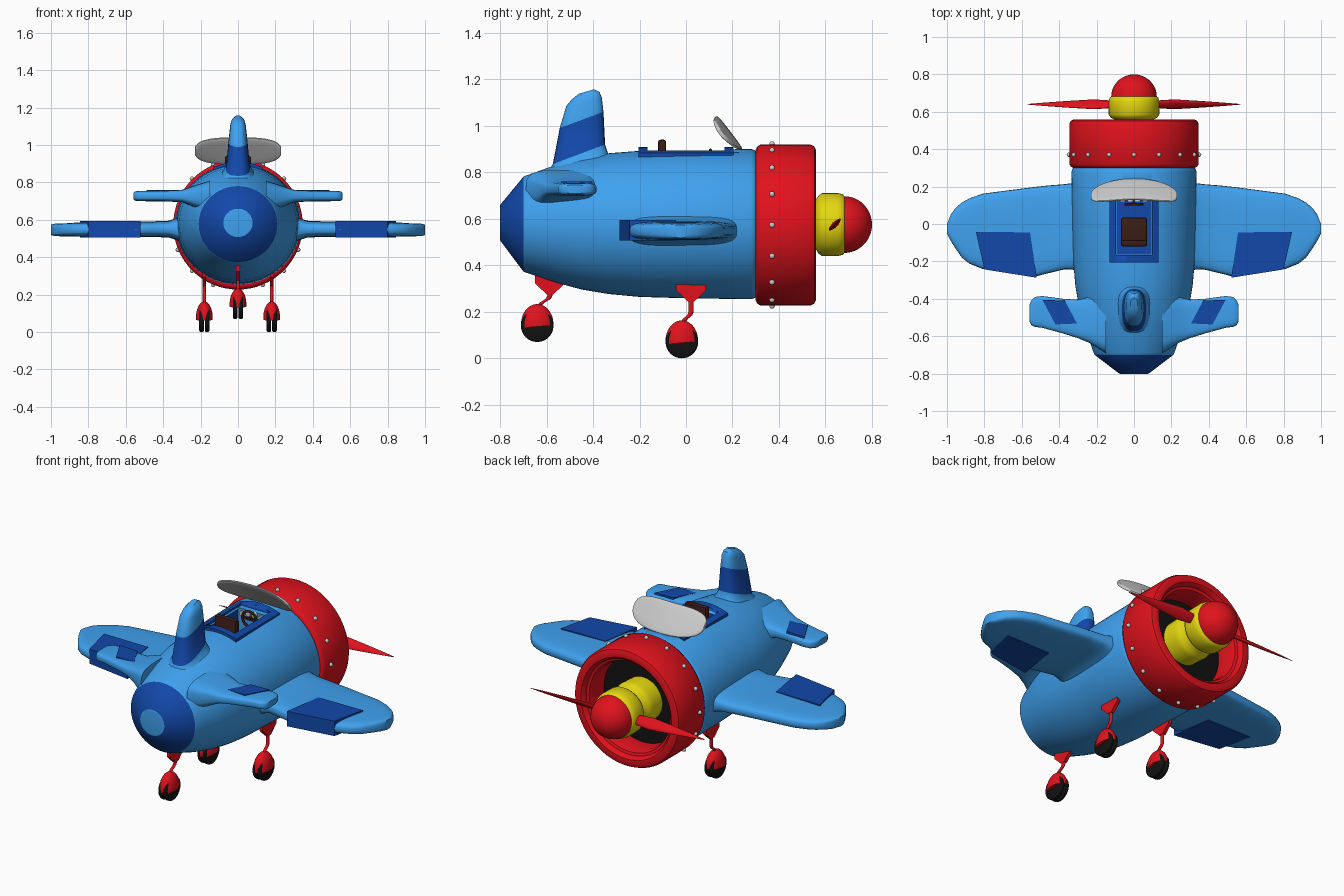
import bpy, bmesh, math
from math import sin, cos, pi, sqrt
from mathutils import Vector, Matrix

if "Cube" in bpy.data.objects:
    bpy.data.objects.remove(bpy.data.objects["Cube"])

COL = {"sky": (.05, .36, .87), "navy": (.006, .065, .4), "red": (.75, .006, .012),
       "yellow": (.78, .68, .005), "black": (.006, .006, .006), "brown": (.045, .012, .008)}
MAT = {}
for n, c in COL.items():
    MAT[n] = bpy.data.materials.new(n)
    MAT[n].diffuse_color = (*c, 1)


def finish(name, bm, mats=(), angle=35, fix=True):
    if fix:
        bmesh.ops.recalc_face_normals(bm, faces=bm.faces)
    me = bpy.data.meshes.new(name)
    bm.to_mesh(me)
    bm.free()
    ob = bpy.data.objects.new(name, me)
    bpy.context.collection.objects.link(ob)
    for m in mats:
        me.materials.append(MAT[m])
    bpy.ops.object.select_all(action='DESELECT')
    ob.select_set(True)
    bpy.context.view_layer.objects.active = ob
    bpy.ops.object.shade_smooth_by_angle(angle=math.radians(angle))
    return ob


def skin(name, rings, mats, idx=None, loop=False, angle=35):
    """Bridge rings of points; idx gives a material per segment."""
    bm = bmesh.new()
    vs = [[bm.verts.new(p) for p in r] for r in rings]
    n, segs = len(vs[0]), len(vs) if loop else len(vs) - 1
    idx = idx or [0] * segs
    for i in range(segs):
        a, b = vs[i], vs[(i + 1) % len(vs)]
        for k in range(n):
            f = bm.faces.new((a[k], a[(k + 1) % n], b[(k + 1) % n], b[k]))
            f.material_index = idx[i]
    if not loop:
        bm.faces.new(vs[0]).material_index = idx[0]
        bm.faces.new(vs[-1]).material_index = idx[-1]
    return finish(name, bm, mats, angle)


def revolve(name, prof, mats, idx=None, loop=False, n=48, xs=1.0, angle=35):
    """Profile of (y, radius, centre z) turned about the long axis."""
    rings = [[(xs * r * cos(2 * pi * k / n), y, z + r * sin(2 * pi * k / n)) for k in range(n)]
             for y, r, z in prof]
    return skin(name, rings, mats, idx, loop, angle)


def loft(name, stations, axis, mats, idx=None, e=.55, n=24, angle=40):
    """Stations of (edge point, opposite edge point, half thickness along axis)."""
    rings, axis = [], Vector(axis)
    for a, b, th in stations:
        a, b, ring = Vector(a), Vector(b), []
        for k in range(n):
            c, s = cos(2 * pi * k / n), sin(2 * pi * k / n)
            u, v = math.copysign(abs(c) ** e, c), math.copysign(abs(s) ** e, s)
            ring.append((a + b) / 2 + (a - b) / 2 * u + axis * th * v)
        rings.append(ring)
    return skin(name, rings, mats, idx, angle=angle)


def prism(name, pts, off, mat):
    return skin(name, [pts, [Vector(p) + Vector(off) for p in pts]], [mat])


def box(name, lo, hi, mat=None, bevel=0):
    bm = bmesh.new()
    bmesh.ops.create_cube(bm, size=1)
    for v in bm.verts:
        v.co = [lo[i] + (v.co[i] + .5) * (hi[i] - lo[i]) for i in range(3)]
    if bevel:
        bmesh.ops.bevel(bm, geom=bm.edges[:], offset=bevel, segments=2, profile=.5, affect='EDGES')
    return finish(name, bm, [mat] if mat else [])


# fuselage with navy tail cone and pale end disc
fuselage = revolve("fuselage", [
    (-.801, .07, .583), (-.8, .076, .583), (-.7, .203, .577), (-.69, .208, .577), (-.62, .232, .578),
    (-.55, .256, .579), (-.45, .283, .579), (-.33, .303, .579), (-.2, .314, .578), (0, .319, .577),
    (.28, .323, .577), (.295, .318, .577), (.32, .29, .577)],
    ["sky", "navy"], [0, 1] + [0] * 10, xs=1.035, n=64)

# cockpit opening, rim and tub
cutter = box("cockpit_cutter", (-.095, -.165, .72), (.095, .165, 1.1))
cutter.hide_render = True
cutter.display_type = 'WIRE'
bm = bmesh.new()
bmesh.ops.create_cube(bm, size=1, matrix=Matrix.Diagonal((.26, .41, 1, 1)))
bmesh.ops.bisect_plane  # rim is sliced lengthwise so it can follow the hull
for i in range(-6, 7):
    bmesh.ops.bisect_plane(bm, geom=bm.verts[:] + bm.edges[:] + bm.faces[:],
                           plane_co=(i * .02, 0, 0), plane_no=(1, 0, 0))
for v in bm.verts:
    v.co.z = .577 + .319 * sqrt(1 - (v.co.x / .33) ** 2) + (.012 if v.co.z > 0 else -.03)
rim = finish("cockpit_rim", bm, ["navy"])
for ob in (fuselage, rim):
    m = ob.modifiers.new("opening", 'BOOLEAN')
    m.operation, m.object, m.solver = 'DIFFERENCE', cutter, 'EXACT'
bm = bmesh.new()
bmesh.ops.create_cube(bm, size=1, matrix=Matrix.Translation((0, 0, .797)) @ Matrix.Diagonal((.188, .328, .15, 1)))
bmesh.ops.delete(bm, geom=[f for f in bm.faces if f.normal.z > .5], context='FACES')
bmesh.ops.reverse_faces(bm, faces=bm.faces)
finish("cockpit_tub", bm, ["navy"], fix=False)

# seat, dashboard, gauges and steering wheel
box("seat_cushion", (-.07, -.1, .73), (.07, .035, .79), "brown", .01)
box("seat_back", (-.07, -.12, .73), (.07, -.085, .94), "brown", .01)
box("dashboard", (-.09, .13, .73), (.09, .162, .885), "sky")
for i, (x, z) in enumerate([(-.06, .86), (-.02, .87), (.02, .87), (.06, .86)]):
    bm = bmesh.new()
    bmesh.ops.create_cone(bm, cap_ends=True, segments=16, radius1=.016, radius2=.016, depth=.015,
                          matrix=Matrix.Translation((x, .126, z)) @ Matrix.Rotation(pi / 2, 4, 'X'))
    finish("gauge_%d" % i, bm)
ring = [(.105 + .007 * sin(a * pi / 4), .045 + .007 * cos(a * pi / 4), .85) for a in range(8)]
revolve("steering_wheel", ring, ["brown"], loop=True, n=24, angle=60)
box("steering_spoke", (-.045, .1, .844), (.045, .11, .856), "brown")
box("steering_column", (-.007, .1, .843), (.007, .14, .857), "brown")

# curved windscreen, leaning back
st = []
for i in range(-12, 13):
    t = sin(i / 12 * pi / 2) * .995
    h, y = (1 - abs(t) ** 3) ** (1 / 2.6), .185 - .035 * t * t
    st.append(((.232 * t, y + .055 * h, .968 - .072 * h), (.232 * t, y - .055 * h, .968 + .072 * h), .009))
loft("windscreen", st, (0, .8, .6), [], e=.6)

# engine cowl, rivets and dark interior
C = .573
revolve("engine_cowl", [(y, r, C) for y, r in [
    (.3, .28), (.3, .325), (.306, .337), (.32, .346), (.535, .346), (.552, .338), (.56, .32), (.558, .295),
    (.545, .283), (.53, .28), (.525, .265), (.5, .256), (.34, .256)]], ["red"], loop=True, n=64)
revolve("engine_interior", [(.34, .26, C), (.4, .26, C)], ["black"])
bm = bmesh.new()
for k in range(16):
    a = k * pi / 8
    bmesh.ops.create_uvsphere(bm, u_segments=12, v_segments=8, radius=.012,
                              matrix=Matrix.Translation((.348 * cos(a), .37, C + .348 * sin(a))))
finish("cowl_rivets", bm, angle=60)

# propeller hub, spinner and blades
revolve("propeller_hub", [(y, r, .575) for y, r in [
    (.38, .125), (.49, .13), (.52, .125), (.54, .108), (.56, .108), (.57, .125), (.585, .135),
    (.655, .135), (.675, .13), (.685, .118)]], ["yellow"], angle=50)
revolve("spinner", [(.68 + .12 * sin(a * pi / 24), max(.122 * cos(a * pi / 24), .002), .575)
                    for a in range(13)], ["red"], angle=60)
for s in (-1, 1):
    st = [((s * x, .64 + .7 * w, .575 + s * .7 * w), (s * x, .64 - .7 * w, .575 - s * .7 * w), t)
          for x, w, t in [(.1, .02, .012), (.15, .03, .012), (.22, .036, .01), (.35, .025, .008),
                          (.48, .012, .005), (.57, .002, .001)]]
    loft("propeller_blade", st, (0, .7, -s * .7), ["red"], e=1, n=16)

# wings and tailplanes with navy control panels
WING = [(.25, .225, -.28, .55, .1), (.32, .22, -.245, .55, .062), (.37, .213, -.242, .55, .045),
        (.47, .205, -.266, .55, .041), (.54, .197, -.284, .55, .041), (.81, .162, -.24, .548, .039),
        (.88, .137, -.212, .547, .037), (.92, .115, -.18, .546, .035), (.955, .085, -.13, .546, .034),
        (.98, .05, -.09, .546, .033), (1.0, 0, -.05, .546, .028)]
TAIL = [(.15, -.36, -.69, .72, .09), (.24, -.39, -.635, .725, .055), (.3, -.405, -.61, .727, .033),
        (.38, -.4, -.585, .727, .029), (.49, -.385, -.555, .727, .028), (.53, -.39, -.55, .727, .027),
        (.55, -.41, -.54, .727, .025), (.56, -.435, -.52, .727, .018)]
for s in (-1, 1):
    for name, rows in (("wing", WING), ("tailplane", TAIL)):
        loft(name, [((s * x, a, z), (s * x, b, z), t) for x, a, b, z, t in rows], (0, 0, 1), ["sky"], n=32)
    quad = [(.556, -.045), (.845, -.042), (.8, -.243), (.52, -.287)]
    prism("wing_flap", [(s * x, y, .506) for x, y in quad], (0, 0, .088), "navy")
    quad = [(.37, -.41), (.49, -.405), (.42, -.537), (.305, -.532)]
    prism("tailplane_panel", [(s * x, y, .72) for x, y in quad], (0, 0, .04), "navy")

# tail fin with slanted navy band
loft("tail_fin", [((0, a, za), (0, b, zb), t) for a, za, b, zb, t in [
    (-.3, .83, -.64, .74, .14), (-.335, .88, -.59, .81, .085), (-.348, .92, -.573, .835, .064),
    (-.355, 1.06, -.543, .99, .05), (-.362, 1.12, -.515, 1.085, .042), (-.372, 1.145, -.49, 1.115, .034),
    (-.395, 1.157, -.46, 1.138, .018)]], (1, 0, 0), ["sky", "navy"], [0, 0, 1, 0, 0, 0], e=.75, n=32)


# landing gear: twin tyres, fender, bent strut and mount
def gear(name, x, y, z, lean, top):
    for s in (-1, 1):
        bm = bmesh.new()
        bmesh.ops.create_cone(bm, cap_ends=True, segments=32, radius1=.07, radius2=.07, depth=.025,
                              matrix=Matrix.Translation((x + s * .015, y, z + .07)) @ Matrix.Rotation(pi / 2, 4, 'Y'))
        rims = [e for e in bm.edges if abs(e.verts[0].co.x - e.verts[1].co.x) < .001]
        bmesh.ops.bevel(bm, geom=rims, offset=.008, segments=2, profile=.5, affect='EDGES')
        finish(name + "_tyre", bm, ["black"], 50)
    bm = bmesh.new()
    bmesh.ops.create_uvsphere(bm, u_segments=32, v_segments=24, radius=1,
                              matrix=Matrix.Translation((x, y, z + .075)) @ Matrix.Diagonal((.045, .07, .088, 1)))
    cut = bmesh.ops.bisect_plane(bm, geom=bm.verts[:] + bm.edges[:] + bm.faces[:], clear_inner=True,
                                 plane_co=(x, y, z + .066), plane_no=(0, -.08, 1))
    bmesh.ops.holes_fill(bm, edges=[e for e in cut['geom_cut'] if isinstance(e, bmesh.types.BMEdge)])
    finish(name + "_fender", bm, ["red"], 50)
    ym = y + lean
    path = [(y, z + .15), (y + lean * .4, z + .17), (y + lean * .85, z + .185), (ym, z + .2), (ym, top - .02)]
    loft(name + "_strut", [((x, a + .011, h), (x, a - .011, h), .009) for a, h in path], (1, 0, 0), ["red"], e=1, n=12)
    outline = [(-.065, .03), (-.065, -.012), (-.015, -.06), (.015, -.06), (.065, -.012), (.065, .03)]
    prism(name + "_mount", [(x - .01, ym + a, top + h) for a, h in outline], (.02, 0, 0), "red")


for s in (-1, 1):
    gear("main_gear", s * .18, -.018, 0, .04, .305)
gear("tail_gear", 0, -.64, .07, .055, .335)

for m in bpy.data.materials:
    if m.users and not m.is_grease_pencil:
        m.use_nodes = True
        m.node_tree.nodes["Principled BSDF"].inputs["Base Color"].default_value = m.diffuse_color
